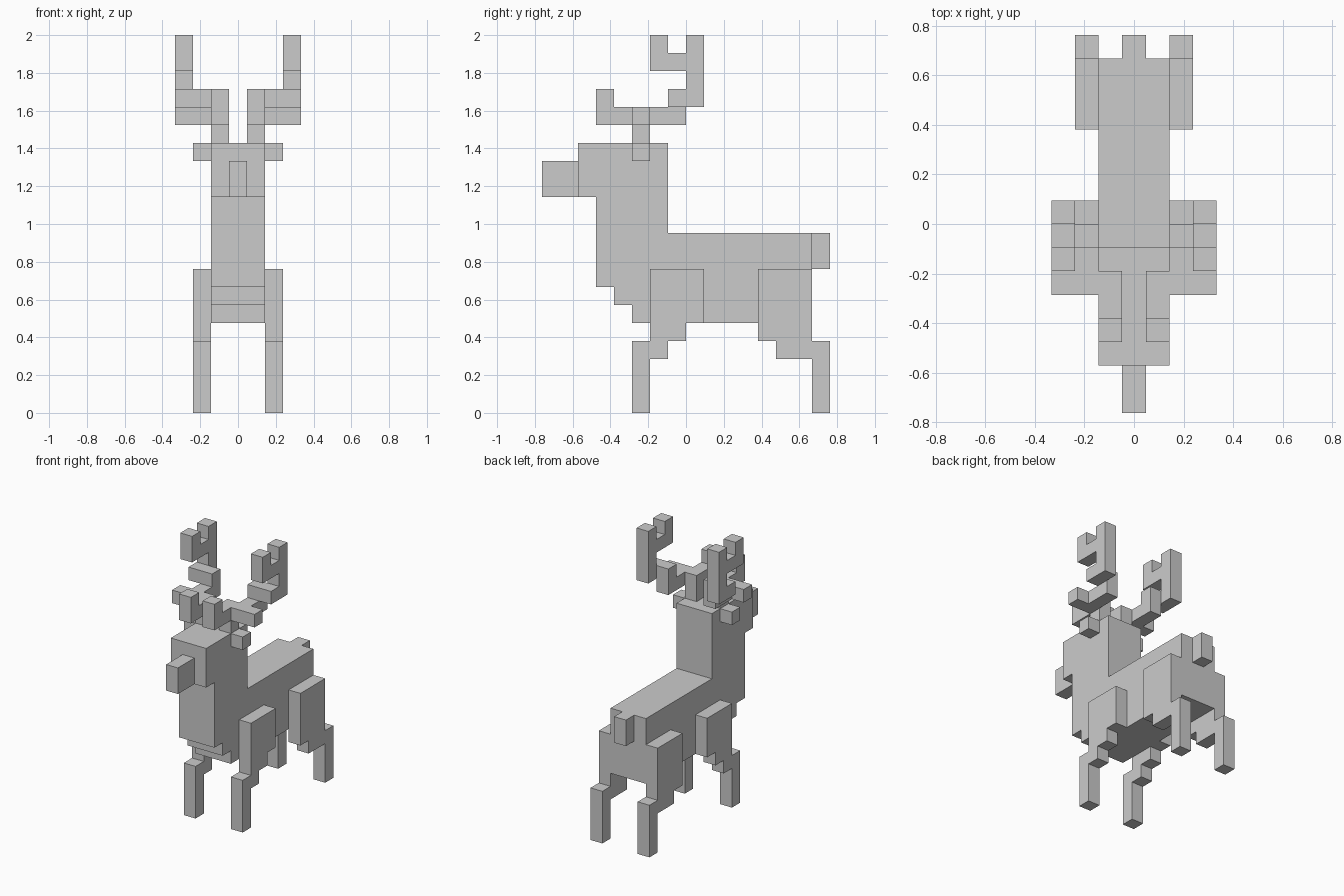
import bpy, bmesh

if "Cube" in bpy.data.objects:
    bpy.data.objects.remove(bpy.data.objects["Cube"])

U = 2 / 21  # one block of the block-built style


def make_part(name, slabs, mirror=False):
    """Build an object from slabs: (x0, x1, side profile of (y, z)), in blocks."""
    bm = bmesh.new()
    for x0, x1, profile in slabs:
        face = bm.faces.new([bm.verts.new((x0 * U, y * U, z * U)) for y, z in profile])
        ext = bmesh.ops.extrude_face_region(bm, geom=[face], use_keep_orig=True)
        moved = [g for g in ext["geom"] if isinstance(g, bmesh.types.BMVert)]
        bmesh.ops.translate(bm, verts=moved, vec=((x1 - x0) * U, 0, 0))
    bmesh.ops.recalc_face_normals(bm, faces=bm.faces[:])
    mesh = bpy.data.meshes.new(name)
    bm.to_mesh(mesh)
    bm.free()
    obj = bpy.data.objects.new(name, mesh)
    bpy.context.collection.objects.link(obj)
    if mirror:
        mod = obj.modifiers.new("Mirror", "MIRROR")
        mod.use_axis = (True, False, False)
        mod.use_mirror_merge = False
    return obj


def rect(y0, y1, z0, z1):
    return [(y0, z0), (y1, z0), (y1, z1), (y0, z1)]


# Head, neck and torso in one side profile with a stepped chest
make_part("body", [(-1.5, 1.5, [
    (-6, 15), (-6, 12), (-5, 12), (-5, 7), (-4, 7), (-4, 6), (-3, 6), (-3, 5),
    (7, 5), (7, 10), (-1, 10), (-1, 15)])])

# Muzzle and tail
make_part("muzzle", [(-0.5, 0.5, rect(-8, -6, 12, 14))])
make_part("tail", [(-0.5, 0.5, rect(7, 8, 8, 10))])

# Ears
make_part("ears", [(1.5, 2.5, rect(-3, -2, 14, 15))], mirror=True)

# Legs: tapering thigh running into a thin lower leg
make_part("front_legs", [(1.5, 2.5, [
    (-3, 0), (-2, 0), (-2, 3), (-1, 3), (-1, 4), (0, 4), (0, 5), (1, 5),
    (1, 8), (-2, 8), (-2, 4), (-3, 4)])], mirror=True)
make_part("hind_legs", [(1.5, 2.5, [
    (7, 0), (8, 0), (8, 4), (7, 4), (7, 8), (4, 8), (4, 4), (5, 4),
    (5, 3), (7, 3)])], mirror=True)

# Antlers, from the inner slice to the outer
make_part("antlers", [
    # stem and forward tine
    (0.5, 1.5, [(-3, 15), (-2, 15), (-2, 17), (-4, 17), (-4, 18), (-5, 18),
                (-5, 16), (-3, 16)]),
    # branch running back
    (1.5, 2.5, [(-3, 16), (0, 16), (0, 18), (-1, 18), (-1, 17), (-3, 17)]),
    # outward side tine
    (2.5, 3.5, rect(-3, -2, 16, 17)),
    # tall upright with hooked tip
    (2.5, 3.5, [(-1, 17), (1, 17), (1, 21), (0, 21), (0, 20), (-1, 20), (-1, 21),
                (-2, 21), (-2, 19), (0, 19), (0, 18), (-1, 18)]),
], mirror=True)
